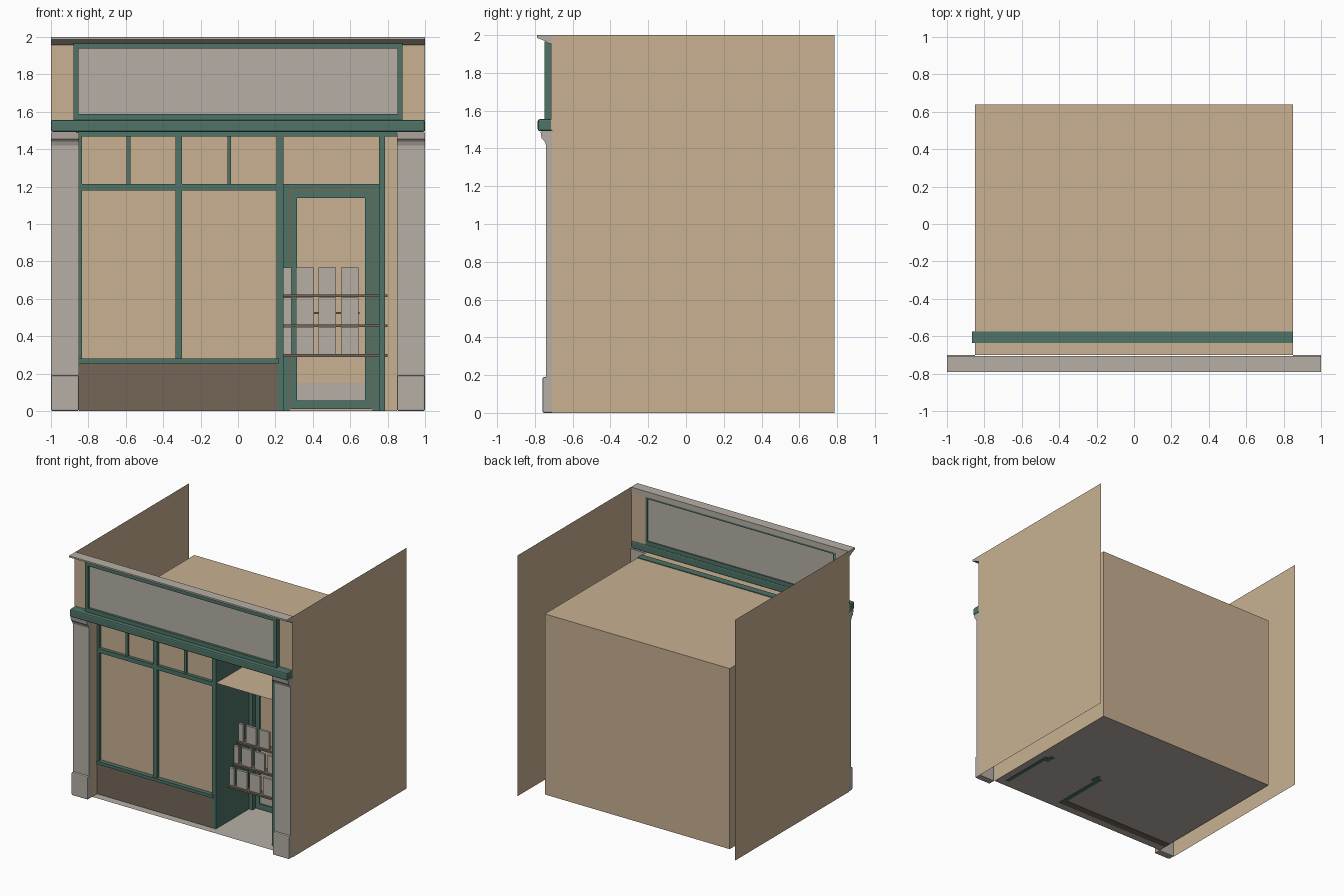
import bpy, bmesh

if "Cube" in bpy.data.objects:
    bpy.data.objects.remove(bpy.data.objects["Cube"])

def material(name, rgb):
    m = bpy.data.materials.new(name)
    lin = [((c / 255 + 0.055) / 1.055) ** 2.4 for c in rgb]
    m.diffuse_color = (*lin, 1)
    m.use_nodes = True
    m.node_tree.nodes["Principled BSDF"].inputs["Base Color"].default_value = m.diffuse_color
    return m

TAN = material("tan wall", (200, 177, 146))
STONE = material("pale stone", (182, 175, 165))
GREEN = material("green paint", (78, 115, 102))
BROWN = material("brown wood", (117, 102, 89))

def finish(name, bm, mat):
    me = bpy.data.meshes.new(name)
    bm.to_mesh(me)
    bm.free()
    me.materials.append(mat)
    ob = bpy.data.objects.new(name, me)
    bpy.context.collection.objects.link(ob)
    return ob

def box(name, x0, x1, y0, y1, z0, z1, mat, bevel=0):
    bm = bmesh.new()
    bmesh.ops.create_cube(bm, size=1)
    for v in bm.verts:
        v.co = ((x0, x1)[v.co.x > 0], (y0, y1)[v.co.y > 0], (z0, z1)[v.co.z > 0])
    ob = finish(name, bm, mat)
    if bevel:
        b = ob.modifiers.new("bevel", 'BEVEL')
        b.width, b.segments = bevel, 2
    return ob

def sheet(name, corners, mat):
    bm = bmesh.new()
    bm.faces.new([bm.verts.new(c) for c in corners])
    return finish(name, bm, mat)

def extrude_x(name, profile, x0, x1, mat):
    bm = bmesh.new()
    a = [bm.verts.new((x0, y, z)) for y, z in profile]
    b = [bm.verts.new((x1, y, z)) for y, z in profile]
    n = len(a)
    bm.faces.new(a)
    bm.faces.new(b[::-1])
    for i in range(n):
        bm.faces.new((a[i], b[i], b[(i + 1) % n], a[(i + 1) % n]))
    bmesh.ops.recalc_face_normals(bm, faces=bm.faces)
    return finish(name, bm, mat)

# Party walls, single sheets facing outward
sheet("right_party_wall", [(1, -.71, 0), (1, .785, 0), (1, .785, 2), (1, -.71, 2)], TAN)
sheet("left_party_wall", [(-1, .785, 0), (-1, -.71, 0), (-1, -.71, 2), (-1, .785, 2)], TAN)

# Room shell, open at the front
L, F, B, H = .85, -.70, .64, 1.5
sheet("room_roof", [(-L, F, H), (L, F, H), (L, B, H), (-L, B, H)], TAN)
sheet("room_back", [(L, B, 0), (-L, B, 0), (-L, B, H), (L, B, H)], TAN)
sheet("room_right", [(L, F, 0), (L, B, 0), (L, B, H), (L, F, H)], TAN)
sheet("room_left", [(-L, B, 0), (-L, F, 0), (-L, F, H), (-L, B, H)], TAN)
sheet("room_floor", [(-L, F, .003), (-L, B, .003), (L, B, .003), (L, F, .003)], STONE)

# Pilasters with plinth and stepped capital
capital = [(-.70, 1.42), (-.742, 1.42), (-.75, 1.44), (-.765, 1.455), (-.77, 1.49), (-.70, 1.49)]
for side, x0, x1 in (("left", -1, -.85), ("right", .85, 1)):
    box(side + "_pilaster", x0, x1, -.74, -.70, .18, 1.43, STONE)
    box(side + "_plinth", x0, x1, -.76, -.70, 0, .19, STONE, .008)
    extrude_x(side + "_capital", capital, x0, x1, STONE)
    # Upper wall beside the sign
    s = -1 if side == "left" else 1
    box(side + "_upper_wall", min(s, s * .87), max(s, s * .87), -.715, -.71, 1.5, 1.97, TAN)

# Fascia beam, crown moulding and sign
box("fascia_beam", -1, 1, -.785, -.705, 1.492, 1.555, GREEN, .01)
crown = [(-.705, 1.955), (-.73, 1.957), (-.745, 1.968), (-.775, 1.98), (-.79, 1.987), (-.79, 2), (-.705, 2)]
extrude_x("crown_moulding", crown, -1, 1, STONE)
box("sign_panel", -.86, .86, -.73, -.72, 1.56, 1.955, STONE)
for s in (-1, 1):
    box("sign_frame_side", min(s * .88, s * .853), max(s * .88, s * .853), -.75, -.71, 1.55, 1.965, GREEN)
box("sign_frame_bottom", -.853, .853, -.75, -.71, 1.55, 1.587, GREEN)
box("sign_frame_top", -.853, .853, -.75, -.71, 1.938, 1.965, GREEN)

# Shop window
W0, W1 = -.635, -.575
box("window_head", -.865, .85, W0, W1, 1.467, 1.506, GREEN)
box("window_transom", -.85, .22, W0, W1, 1.18, 1.215, GREEN)
box("window_sill", -.85, .22, W0 - .01, W1, .255, .28, GREEN)
box("window_left_post", -.855, -.835, W0, W1, .255, 1.47, GREEN)
box("window_mullion", -.335, -.30, W0, W1, .26, 1.47, GREEN)
for x in (-.585, -.047):
    box("transom_bar", x - .01, x + .01, W0 + .01, W1 - .01, 1.2, 1.47, GREEN)
box("window_glass", -.845, .215, -.608, -.603, .27, 1.47, TAN)
box("stall_riser", -.85, .21, W0, W1, 0, .257, BROWN)

# Entrance lobby
D = -.15
box("lobby_left_partition", .207, .242, W0, D, 0, 1.47, GREEN)
box("lobby_right_partition", .755, .785, W0, D, 0, 1.47, GREEN)
sheet("lobby_ceiling", [(.242, W0, 1.215), (.242, D, 1.215), (.755, D, 1.215), (.755, W0, 1.215)], TAN)
box("wall_over_door", .242, .755, D, D + .01, 1.215, 1.5, TAN)

# Door surround, door leaf, glass and kick plate
for x0, x1 in ((.242, .275), (.72, .755)):
    box("door_jamb", x0, x1, D - .05, D + .03, 0, 1.215, GREEN)
box("door_head", .275, .72, D - .05, D + .03, 1.185, 1.215, GREEN)
for x0, x1 in ((.28, .315), (.68, .715)):
    box("door_stile", x0, x1, D - .02, D + .02, .01, 1.18, GREEN)
box("door_top_rail", .315, .68, D - .02, D + .02, 1.14, 1.18, GREEN)
box("door_bottom_rail", .315, .68, D - .02, D + .02, .01, .055, GREEN)
box("door_glass", .315, .68, D - .003, D + .003, .055, 1.14, TAN)
box("door_kick_plate", .315, .68, D - .01, D - .004, .055, .15, STONE)
box("door_bar", .40, .65, D - .03, D - .015, .52, .53, BROWN)

# Stepped display shelves with rows of goods
for i in range(3):
    y, z = -.48 + .06 * i, .29 + .16 * i
    box("shelf", .242, .80, y, y + .08, z, z + .014, BROWN)
    for k in range(4):
        x = max(.243, .19 + .12 * k)
        box("goods", x, .285 + .12 * k, y + .02, y + .04, z + .014, z + .158, STONE)
